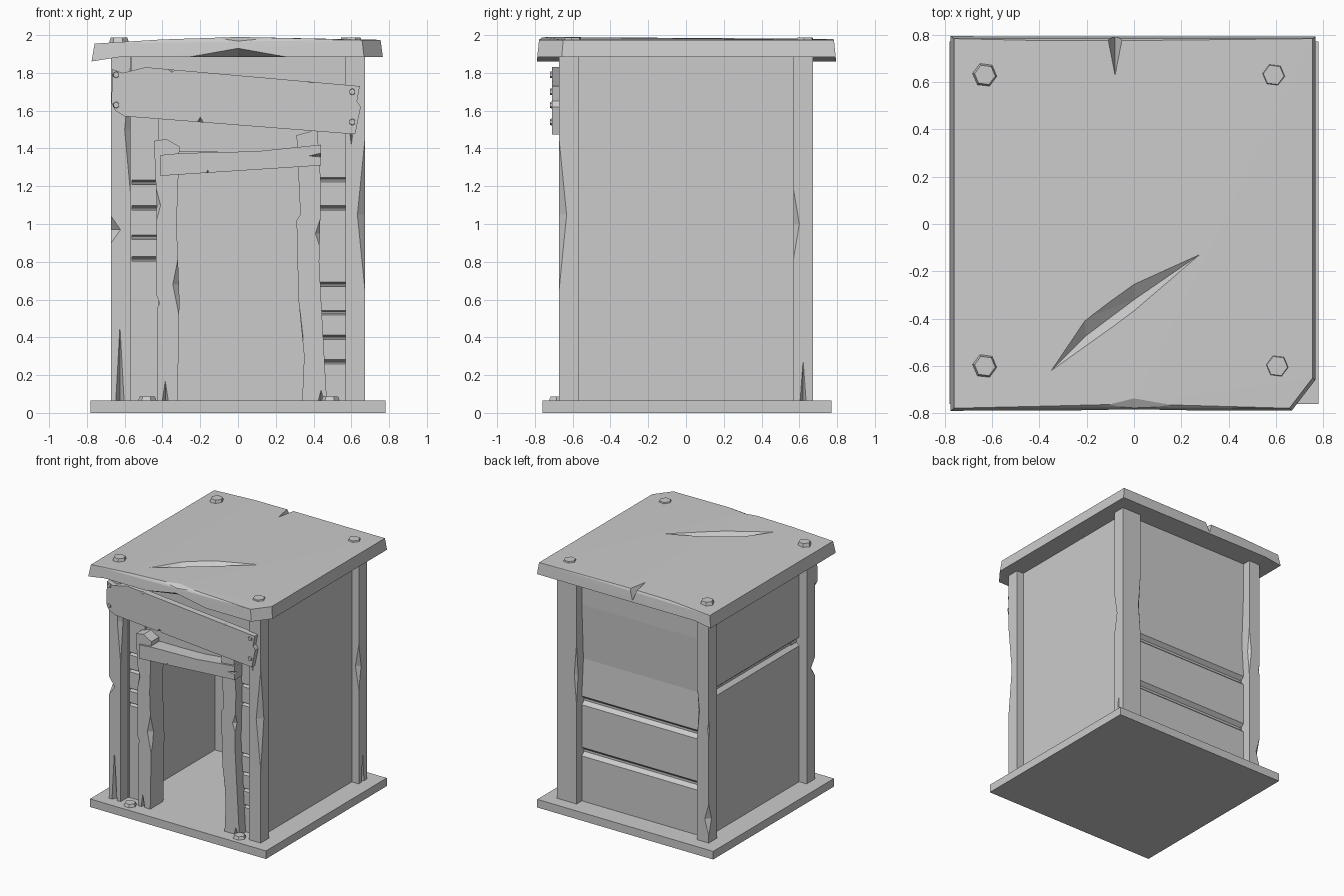
import bpy
import bmesh
from mathutils import Vector

default_cube = bpy.data.objects.get("Cube")
if default_cube:
    bpy.data.objects.remove(default_cube, do_unlink=True)

grey = bpy.data.materials.new("plain grey")
grey.use_nodes = True
colour = (.6, .6, .6, 1)
grey.diffuse_color = colour
grey.node_tree.nodes["Principled BSDF"].inputs["Base Color"].default_value = colour


def finish(name, bm):
    bmesh.ops.recalc_face_normals(bm, faces=bm.faces)
    mesh = bpy.data.meshes.new(name)
    bm.to_mesh(mesh)
    bm.free()
    mesh.materials.append(grey)
    obj = bpy.data.objects.new(name, mesh)
    bpy.context.collection.objects.link(obj)
    return obj


def prism(name, outline, axis, start, end):
    """Extrude a flat outline along the named axis."""
    place = {"x": lambda a, b, c: (c, a, b),
             "y": lambda a, b, c: (a, c, b),
             "z": lambda a, b, c: (a, b, c)}[axis]
    bm = bmesh.new()
    face = bm.faces.new([bm.verts.new(place(a, b, start)) for a, b in outline])
    grown = bmesh.ops.extrude_face_region(bm, geom=[face])["geom"]
    shift = Vector(place(0, 0, end - start))
    bmesh.ops.translate(bm, vec=shift, verts=[v for v in grown if isinstance(v, bmesh.types.BMVert)])
    return finish(name, bm)


def box(name, x, y, z):
    outline = [(x[0], y[0]), (x[1], y[0]), (x[1], y[1]), (x[0], y[1])]
    return prism(name, outline, "z", z[0], z[1])


def hull(name, points):
    bm = bmesh.new()
    for p in points:
        bm.verts.new(p)
    result = bmesh.ops.convex_hull(bm, input=bm.verts)
    spare = [g for g in result["geom_interior"] if isinstance(g, bmesh.types.BMVert)]
    bmesh.ops.delete(bm, geom=spare, context="VERTS")
    bmesh.ops.dissolve_limit(bm, angle_limit=.01, verts=bm.verts, edges=bm.edges)
    return finish(name, bm)


def cut(obj, points):
    """Carve a convex bite out of a part."""
    cutter = hull("cutter", points)
    cutter.hide_render = True
    mod = obj.modifiers.new("bite", "BOOLEAN")
    mod.operation = "DIFFERENCE"
    mod.solver = "EXACT"
    mod.object = cutter
    bpy.context.view_layer.objects.active = obj
    bpy.ops.object.modifier_apply(modifier=mod.name)
    bpy.data.objects.remove(cutter, do_unlink=True)


def dent(obj, x, y, z, sx, sy, tall, deep, out=.01):
    """Diamond chip on a vertical edge; sx and sy point outwards."""
    ox, oy = x + sx * out, y + sy * out
    cut(obj, [(ox, oy, z - tall), (ox, oy, z + tall),
              (x - sx * deep, oy, z), (ox, y - sy * deep, z)])


def crack(obj, x, y, low, high, wide, sy=-1):
    """Tapering split on a face that looks along y."""
    out = y + sy * .005
    cut(obj, [(x - wide, out, low), (x + wide, out, low),
              (x, out, high), (x, y - sy * .05, low)])


def bolt(name, centre, radius, height, axis="z"):
    bm = bmesh.new()
    bmesh.ops.create_cone(bm, cap_ends=True, segments=6, radius1=radius,
                          radius2=radius * .8, depth=height)
    obj = finish(name, bm)
    obj.location = centre
    if axis == "y":
        obj.rotation_euler.x = 1.5708
    else:
        obj.rotation_euler.z = .4
    return obj


def grooved(name, axis, side, inner, outer, grooves, half, low, high, gap=.035, middle=0, sag=()):
    """Wall whose outer face is split into boards by V grooves."""
    profile = [(inner, low), (outer, low)]
    for g in grooves:
        profile += [(outer, g - gap), (outer - .03, g - gap / 4),
                    (outer - .03, g + gap / 4), (outer, g + gap)]
    profile += [(outer - d, z) for d, z in sag] + [(outer, high), (inner, high)]
    return prism(name, [(side * a, z) for a, z in profile], axis, middle - half, middle + half)


FLOOR, EAVES = .065, 1.9

# Base slab, plank walls and their inner lining
box("base", (-.78, .78), (-.76, .77), (0, FLOOR))
grooved("back_wall", "x", 1, .56, .605, [.46, .87], .59, FLOOR, EAVES,
        sag=[(.02, 1.2), (0, 1.64)])
grooved("right_wall", "y", -1, .56, .605, [1.19], .58, FLOOR, EAVES)
grooved("left_wall", "y", 1, .575, .61, [], .58, FLOOR, EAVES)
box("back_lining", (-.57, .57), (.45, .57), (FLOOR, EAVES))
for side, x in (("right", (-.57, -.52)), ("left", (.52, .585))):
    box(side + "_lining", x, (-.5, .46), (FLOOR, EAVES))
box("front_upper_wall", (-.58, .58), (-.56, -.5), (1.38, EAVES))
for name, x, seams in (("front_right_panel", -.5, [.815, .93, 1.085, 1.22]),
                       ("front_left_panel", .5, [.27, .4, .53, .68, 1.085, 1.235])):
    grooved(name, "x", -1, .5, .575, seams, .08, FLOOR, 1.6, .012, x)

# Square corner posts, the back left one broader
posts = {}
for sx, side in ((-1, "right"), (1, "left")):
    for sy, end in ((-1, "front"), (1, "back")):
        inner = .5 if sx + sy == 2 else .57
        corners = [(sx * a, sy * b, z) for a in (inner, .672) for b in (.57, .672)
                   for z in (FLOOR, EAVES)]
        posts[side, end] = hull(end + "_" + side + "_post", corners)

# Weathered chips in the posts
post = posts["right", "front"]
dent(post, -.672, -.672, .97, -1, -1, .1, .06)
dent(post, -.57, -.672, 1.5, 1, -1, .55, .04)
crack(post, -.625, -.672, .05, .5, .025)
post = posts["left", "front"]
dent(post, .672, -.672, 1.05, 1, -1, .6, .05)
crack(post, .6, -.672, 1.62, 1.4, .03)
post = posts["left", "back"]
dent(post, .672, .57, 1, 1, -1, .3, .04)
cut(post, [(.68, .6, .05), (.68, .64, .05), (.68, .62, .32), (.63, .62, .05)])
dent(post, .5, .672, 1.1, -1, 1, .5, .03)
post = posts["right", "back"]
dent(post, -.672, .672, .97, -1, 1, .2, .02)
dent(post, -.672, .672, .25, -1, 1, .2, .045)
dent(post, -.57, .672, 1.1, 1, 1, .4, .03)

# Crooked door frame
jamb = prism("right_door_jamb", [
    (-.43, FLOOR), (-.43, .55), (-.415, .58), (-.435, .63), (-.43, 1.1), (-.445, 1.44),
    (-.38, 1.45), (-.31, 1.41), (-.325, 1), (-.31, .6), (-.32, FLOOR)], "y", -.655, -.49)
dent(jamb, -.315, -.655, .68, 1, -1, .25, .04)
dent(jamb, -.43, -.655, 1.1, -1, -1, .15, .03)
crack(jamb, -.385, -.655, .05, .18, .02)
jamb = prism("left_door_jamb", [
    (.34, FLOOR), (.35, .3), (.32, .6), (.31, 1.02), (.33, 1.05), (.31, 1.47), (.42, 1.5),
    (.44, 1.2), (.43, .8), (.44, .6), (.47, FLOOR)], "y", -.655, -.49)
dent(jamb, .43, -.655, .95, 1, -1, .12, .03)
dent(jamb, .335, -.655, .4, -1, -1, .25, .02)
crack(jamb, .44, -.655, .05, .13, .02)
lintel = prism("door_lintel", [(-.41, 1.255), (-.41, 1.365), (-.3, 1.375), (.1, 1.385),
                               (.44, 1.42), (.44, 1.31)], "y", -.67, -.52)
cut(lintel, [(-.3, -.69, 1.39), (.3, -.69, 1.41), (.1, -.69, 1.375), (.1, -.64, 1.41)])
crack(lintel, -.16, -.67, 1.25, 1.29, .02)
cut(lintel, [(.46, -.69, 1.35), (.46, -.69, 1.39), (.33, -.69, 1.36), (.46, -.63, 1.36)])

# Slanted blank board over the door
board = prism("header_board", [(-.67, 1.64), (-.665, 1.82), (-.61, 1.8), (-.49, 1.83),
                               (.645, 1.73), (.63, 1.65), (.65, 1.62), (.62, 1.475),
                               (-.6, 1.57), (-.65, 1.6)], "y", -.71, -.66)
crack(board, -.2, -.71, 1.52, 1.57, .03)
cut(board, [(-.4, -.72, 1.83), (-.3, -.72, 1.83), (-.35, -.72, 1.79), (-.35, -.68, 1.84)])
cut(board, [(.2, -.73, 1.79), (.6, -.73, 1.75), (.38, -.73, 1.735), (.38, -.68, 1.77)])
for x, z in ((-.645, 1.79), (-.645, 1.63), (.605, 1.7), (.605, 1.54)):
    bolt("board_bolt", (x, -.71, z), .02, .02, "y")

# Roof slab with a clipped corner and one drooping side
rim = [(-.775, -.79), (.67, -.79), (.77, -.66), (.77, .795), (-.775, .795)]
corners = []
for x, y in rim:
    droop = .02 if x < 0 else 0
    corners += [(x, y, 1.86), (x * .98, y * .985, 1.975 - droop)]
corners += [(-.4, -.77, 1.977), (-.4, .775, 1.977), (0, -.76, 1.99), (0, .775, 1.98)]
roof = hull("roof", corners)
# Level underside that leaves the drooping side lower
cut(roof, [(x, y, z) for y in (-.9, .9) for x, z in (
    (-.78, 1.86), (-.63, 1.883), (.9, 1.883), (.9, 1.8), (-.78, 1.8))])
# Arched bite under the front rim and a worn front edge
cut(roof, [(-.4, -.82, 1.875), (.4, -.82, 1.875), (0, -.82, 1.95), (0, -.68, 1.875)])
cut(roof, [(-.5, -.81, 2), (.68, -.81, 2), (0, -.7, 2.01), (0, -.82, 1.945)])
# Notch at the back and a long gash on top
cut(roof, [(-.125, .82, 2), (-.035, .82, 2), (-.08, .59, 2), (-.08, .82, 1.88)])
cut(roof, [(-.4, -.67, 1.99), (.32, -.1, 1.99), (-.21, -.4, 1.99), (0, -.25, 1.99),
           (0, -.37, 1.99), (-.2, -.5, 1.99), (-.2, -.47, 1.945), (0, -.32, 1.945)])

# Hexagonal bolts on the roof and the base
for x, y in ((-.63, .63), (.59, .63), (-.63, -.6), (.605, -.6)):
    bolt("roof_bolt", (x, y, 1.97), .055, .035)
for x in (-.48, .49):
    bolt("base_bolt", (x, -.68, FLOOR + .01), .05, .025)
